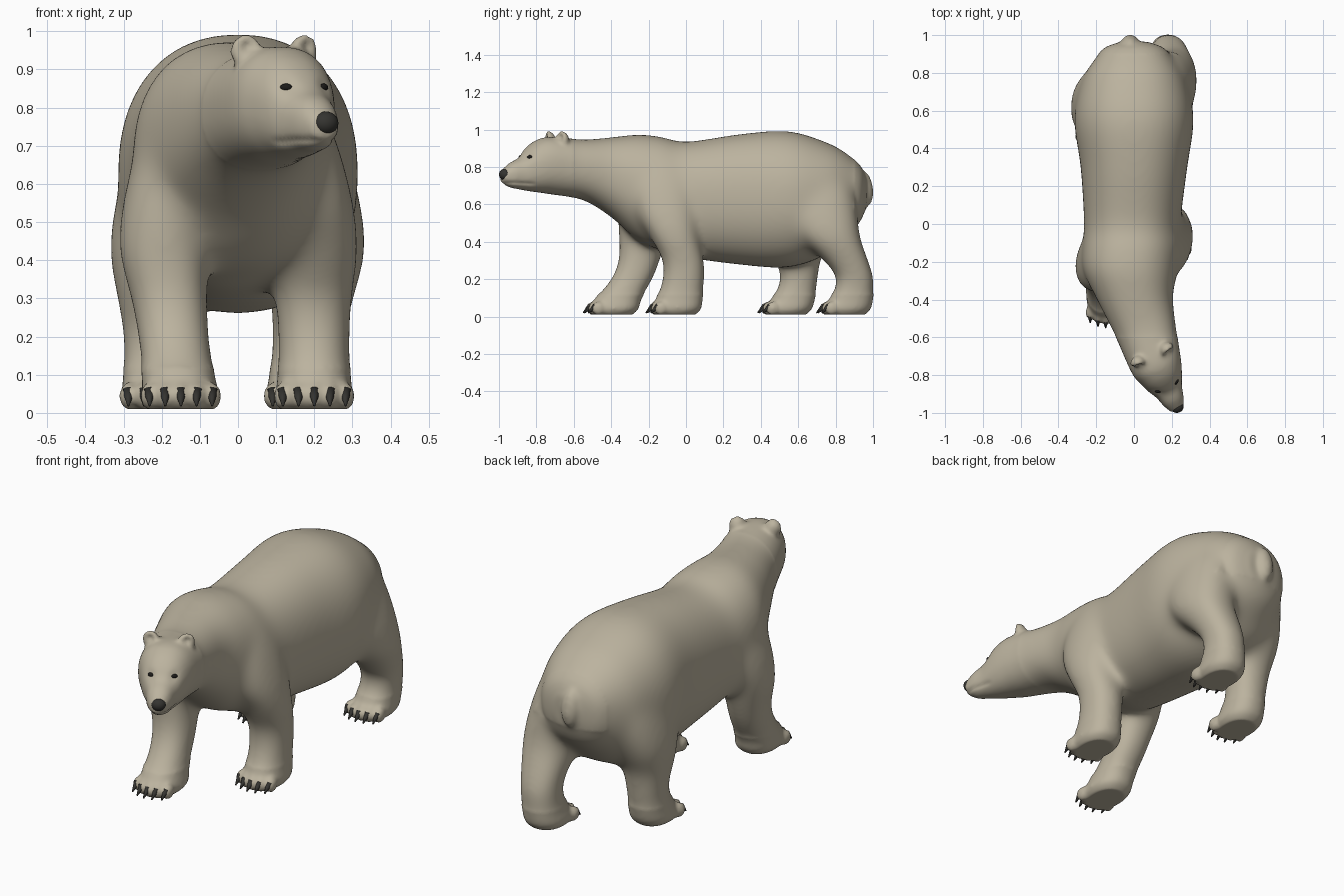
import bpy, bmesh, math
from mathutils import Vector, Matrix

if "Cube" in bpy.data.objects:
    bpy.data.objects.remove(bpy.data.objects["Cube"])


def material(name, rgb):
    m = bpy.data.materials.new(name)
    m.diffuse_color = (*rgb, 1)
    m.use_nodes = True
    m.node_tree.nodes["Principled BSDF"].inputs["Base Color"].default_value = m.diffuse_color
    return m


FUR = material("warm grey fur", (0.50, 0.45, 0.345))
DARK = material("dark nose and claws", (0.035, 0.034, 0.03))
EYE = material("black eyes", (0.012, 0.011, 0.01))
YAW = math.radians(25)                       # the head is turned to its left
FWD = Vector((math.sin(YAW), -math.cos(YAW), 0))
SIDE = Vector((math.cos(YAW), math.sin(YAW), 0))


def finish(bm, name, mat):
    bmesh.ops.recalc_face_normals(bm, faces=bm.faces[:])
    me = bpy.data.meshes.new(name)
    bm.to_mesh(me)
    bm.free()
    me.materials.append(mat)
    me.shade_smooth()
    ob = bpy.data.objects.new(name, me)
    bpy.context.collection.objects.link(ob)
    return ob


def resample(rows, steps=5):
    """Catmull-Rom interpolation of the section table."""
    out = []
    for i in range(len(rows) - 1):
        p0, p1, p2, p3 = (rows[max(0, min(len(rows) - 1, i + k))] for k in (-1, 0, 1, 2))
        for s in range(steps):
            t = s / steps
            out.append([0.5 * (2 * b + (c - a) * t + (2 * a - 5 * b + 4 * c - d) * t * t
                               + (3 * b - a - 3 * c + d) * t ** 3)
                        for a, b, c, d in zip(p0, p1, p2, p3)])
    return out + [list(rows[-1])]


def loft(bm, rings, n=40, power=2.25):
    """rings: (centre, u, v) with u and v the half-axis vectors."""
    loops = []
    for c, u, v in rings:
        loop = []
        for k in range(n):
            a = 2 * math.pi * k / n
            ca, sa = math.cos(a), math.sin(a)
            e = 2 / power
            loop.append(bm.verts.new(c + u * math.copysign(abs(ca) ** e, ca)
                                     + v * math.copysign(abs(sa) ** e, sa)))
        loops.append(loop)
    for A, B in zip(loops, loops[1:]):
        for k in range(n):
            bm.faces.new((A[k], A[(k + 1) % n], B[(k + 1) % n], B[k]))
    bm.faces.new(loops[0])
    bm.faces.new(loops[-1][::-1])


def ball(bm, c, size, yaw=0, tilt=0, flat_front=False):
    vs = bmesh.ops.create_uvsphere(bm, u_segments=24, v_segments=16, radius=1)["verts"]
    if flat_front:
        for v in vs:
            if v.co.y < 0:
                v.co.y *= 0.25
    m = (Matrix.Translation(c) @ Matrix.Rotation(yaw, 4, 'Z')
         @ Matrix.Rotation(tilt, 4, 'X') @ Matrix.Diagonal((*size, 1)))
    bmesh.ops.transform(bm, matrix=m, verts=vs)


bm = bmesh.new()

# torso, neck and head: y, x, top z, bottom z, half width
TORSO = [
    (.965, 0, .74, .58, .07), (.93, 0, .81, .50, .16), (.85, 0, .88, .42, .225),
    (.75, 0, .933, .33, .28), (.55, 0, .992, .262, .317), (.3, 0, .978, .275, .283),
    (0, -.01, .935, .315, .255), (-.12, -.015, .96, .35, .258), (-.25, -.02, .975, .40, .25),
    (-.4, .01, .96, .53, .198), (-.55, .06, .948, .622, .165), (-.73, .115, .960, .655, .140),
    (-.80, .145, .94, .665, .118), (-.85, .167, .90, .672, .096), (-.89, .187, .85, .68, .074),
    (-.94, .21, .822, .69, .058), (-.985, .231, .78, .715, .034)]
rings = []
for y, x, zt, zb, w in resample(TORSO):
    a = YAW * max(0, min(1, (-y - .3) / .4))
    rings.append((Vector((x, y, (zt + zb) / 2)), Vector((math.cos(a), math.sin(a), 0)) * w,
                  Vector((0, 0, (zt - zb) / 2))))
loft(bm, rings)

# legs: shared heights, then half widths and half depths for fore and hind
HEIGHT = (.04, .1, .2, .3, .42, .55, .7, .82)
FORE = ((.1, .096, .096, .102, .118, .125, .115, .09),
        (.13, .125, .114, .113, .130, .165, .175, .13))
HIND = ((.1, .096, .097, .113, .132, .137, .125, .09),
        (.127, .116, .102, .122, .165, .197, .195, .12))
claws = bmesh.new()


def leg(paw_x, knee_x, sizes, bend):
    out = math.copysign(knee_x, paw_x)
    rows = []
    for z, w, d, y in zip(HEIGHT, *sizes, bend):
        x = paw_x + (out - paw_x) * z / .45 if z < .45 else out * (1.45 - z)
        rows.append((z, x, y, w, d))
    z, x, y, w, d = rows[0]
    sole = (.006, x, y - .01, w * .76, d * .8)
    loft(bm, [(Vector((x, y, z)), Vector((w, 0, 0)), Vector((0, d, 0)))
              for z, x, y, w, d in resample([sole] + rows)], 32)
    # toes in a shallow arc, each with a claw
    for k in range(-2, 3):
        tx = x + k * w * 0.41
        ty = y - d + 0.018 + 0.007 * k * k
        ball(bm, (tx, ty, .044), (.025, .038, .037))
        cone = bmesh.ops.create_cone(claws, cap_ends=True, segments=12, radius1=.016,
                                     radius2=.003, depth=.054)["verts"]
        rot = Vector((0, 0, 1)).rotation_difference(Vector((0, -.72, -.69))).to_matrix().to_4x4()
        bmesh.ops.transform(claws, verts=cone,
                            matrix=Matrix.Translation((tx, ty - .034, .038)) @ rot)


leg(-.145, .198, FORE, (-.385, -.36, -.29, -.25, -.23, -.2, -.17, -.15))
leg(.2, .198, FORE, (-.05, -.035, -.013, -.015, -.06, -.1, -.12, -.13))
leg(.17, .205, HIND, (.86, .885, .905, .855, .77, .72, .69, .67))
leg(-.205, .205, HIND, (.545, .575, .605, .6, .615, .63, .65, .65))
for v in claws.verts:
    v.co.z = max(v.co.z, .003)

# tail and rounded ears
ball(bm, (-.02, .957, .685), (.048, .043, .095), 0, math.radians(8))
for s in (-1, 1):
    ball(bm, Vector((.1, -.705, .948)) + SIDE * s * .086, (.043, .045, .045), YAW + s * .25, 0, True)

# fuse all fur parts into one skin
raw = finish(bm, "raw_bear", FUR)
mod = raw.modifiers.new("fuse", 'REMESH')
mod.mode = 'VOXEL'
mod.voxel_size = 0.01
dg = bpy.context.evaluated_depsgraph_get()
fused = bpy.data.meshes.new_from_object(raw.evaluated_get(dg))
bpy.data.objects.remove(raw)
bm = bmesh.new()
bm.from_mesh(fused)


def soften(test, times):
    vs = [v for v in bm.verts if test(v.co)]
    for _ in range(times):
        bmesh.ops.smooth_vert(bm, verts=vs, factor=0.5, use_axis_x=True,
                              use_axis_y=True, use_axis_z=True)


soften(lambda c: True, 5)
soften(lambda c: c.z > .12 and c.y > -.6 and not (c.y > .9 and c.z > .58), 60)

# mouth crease, eye sockets, ear hollows and flat soles
head = Vector((.175, -.86, 0))
for v in bm.verts:
    rel = v.co - head
    f, s = rel.dot(FWD), rel.dot(SIDE)
    if f > -.03 and v.co.z < .8:
        lip = .715 - .06 * max(0, .07 - f)
        push = .005 * math.exp(-((v.co.z - lip) / .008) ** 2) * min(1, (f + .03) / .03)
        v.co -= SIDE * math.copysign(push, s) * min(1, abs(s) / .02) + FWD * push * .4
    if f > -.1 and v.co.z > .8:
        r2 = (abs(s) - .055) ** 2 + (v.co.z - .855) ** 2
        v.co -= FWD * .008 * math.exp(-r2 / .0005)
    if -.2 < f < -.1 and v.co.z > .93 and v.normal.dot(FWD) > .5:
        r2 = (abs(s) - .086) ** 2 + (v.co.z - .96) ** 2
        v.co -= FWD * .012 * math.exp(-r2 / .0003)
    v.co.z = max(v.co.z, .01)
bear = finish(bm, "bear_body", FUR)
bpy.context.view_layer.update()

# eyes set on the face
eyes = bmesh.new()
for s in (-1, 1):
    start = head + SIDE * s * .055 + Vector((0, 0, .853)) + FWD * .25
    hit, loc, nor, _ = bear.ray_cast(start, -FWD)
    if not hit:
        loc = start - FWD * .25
    ball(eyes, loc - FWD * .002, (.016, .009, .010), YAW + s * .5)
finish(eyes, "eyes", EYE)

# nose pad
nose = bmesh.new()
ball(nose, (.230, -.970, .760), (.034, .029, .030), YAW, math.radians(-15))
finish(nose, "nose", DARK)
finish(claws, "claws", DARK)
